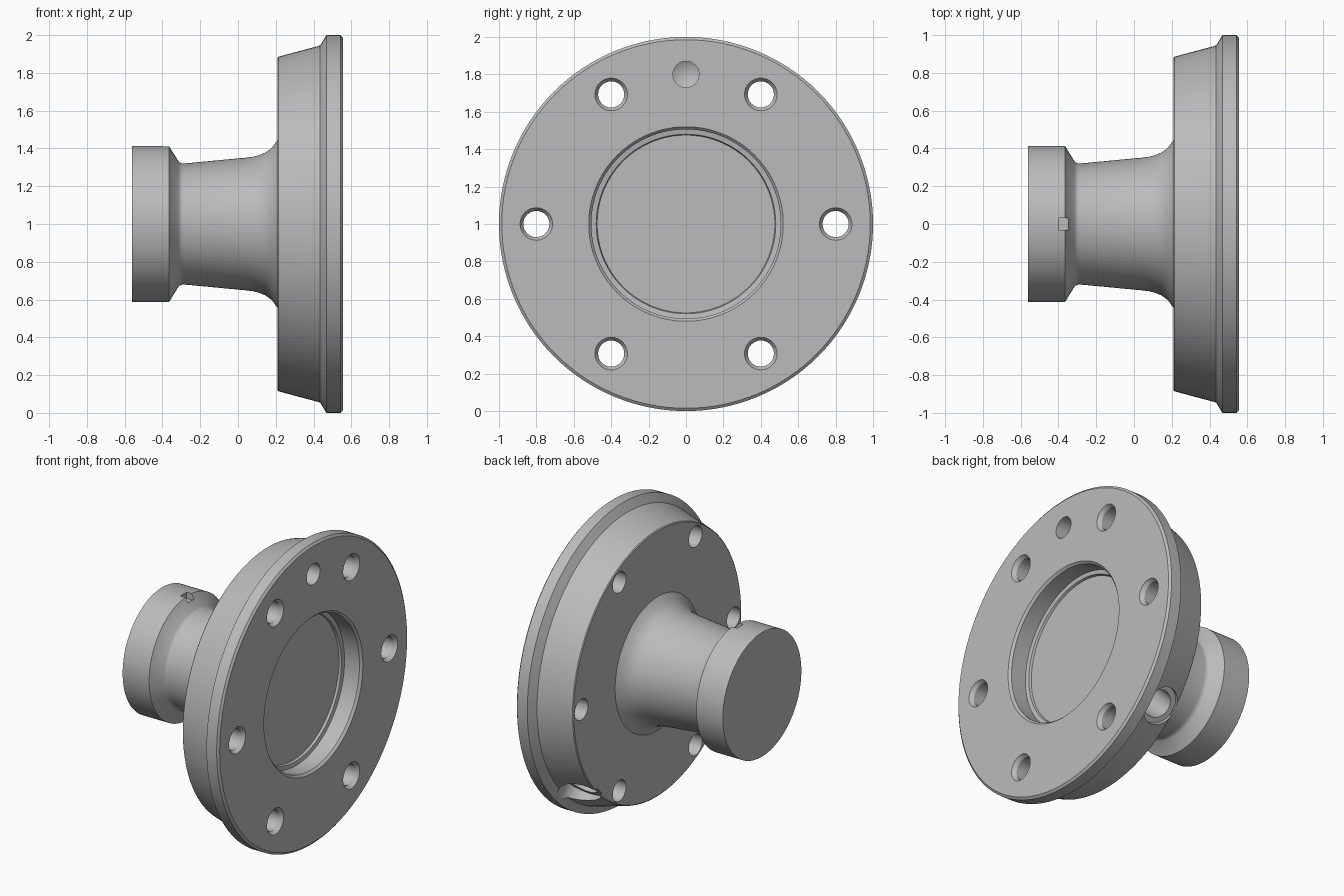
import bpy
import bmesh
from math import radians, sin, cos, pi
from mathutils import Matrix, Vector

if "Cube" in bpy.data.objects:
    bpy.data.objects.remove(bpy.data.objects["Cube"])

AXIS = Vector((0, 0, 1))

steel = bpy.data.materials.new("grey steel")
steel.use_nodes = True
steel.diffuse_color = (0.5, 0.5, 0.5, 1)
steel.node_tree.nodes["Principled BSDF"].inputs["Base Color"].default_value = (0.5, 0.5, 0.5, 1)


def finish(name, bm):
    bmesh.ops.recalc_face_normals(bm, faces=bm.faces)
    mesh = bpy.data.meshes.new(name)
    bm.to_mesh(mesh)
    bm.free()
    mesh.materials.append(steel)
    obj = bpy.data.objects.new(name, mesh)
    bpy.context.collection.objects.link(obj)
    return obj


def revolve(name, profile, steps, origin=AXIS, direction=(1, 0, 0)):
    """Turn an (along, radius) profile about a direction through origin."""
    bm = bmesh.new()
    verts = [bm.verts.new((a, 0, r)) for a, r in profile]
    edges = [bm.edges.new(pair) for pair in zip(verts, verts[1:])]
    bmesh.ops.spin(bm, geom=verts + edges, cent=(0, 0, 0), axis=(1, 0, 0),
                   angle=2 * pi, steps=steps, use_duplicate=False)
    bmesh.ops.remove_doubles(bm, verts=bm.verts, dist=1e-5)
    turn = Vector(direction).to_track_quat('X', 'Z').to_matrix().to_4x4()
    bm.transform(Matrix.Translation(origin) @ turn)
    return finish(name, bm)


def box(name, size, matrix):
    bm = bmesh.new()
    bmesh.ops.create_cube(bm, size=1)
    bm.transform(matrix @ Matrix.Diagonal((*size, 1)))
    return finish(name, bm)


def cut(body, cutter):
    cutter.hide_render = True
    mod = body.modifiers.new("cut", 'BOOLEAN')
    mod.operation = 'DIFFERENCE'
    mod.solver = 'EXACT'
    mod.object = cutter
    bpy.context.view_layer.objects.active = body
    bpy.ops.object.modifier_apply(modifier=mod.name)
    bpy.data.objects.remove(cutter)


# Turned body: hub collar, tapered neck, flange, lip and face recess
outline = [
    (-.56, 0), (-.56, .413), (-.365, .413), (-.315, .332), (-.305, .324), (-.29, .32),
    (.04, .351), (.08, .356), (.115, .365), (.15, .381), (.18, .404), (.21, .445),
    (.21, .88), (.215, .886), (.435, .945), (.468, 1), (.543, 1), (.555, .985),
    (.555, .52), (.54, .506), (.43, .506), (.425, .48), (.41, .475), (.41, 0),
]
body = revolve("flange_hub", outline, 128)

# Six countersunk bolt holes
for i in range(6):
    a = radians(60 * i)
    place = AXIS + Vector((0, .8 * cos(a), .8 * sin(a)))
    cut(body, revolve("bolt_hole", [(.1, 0), (.1, .07), (.53, .07), (.556, .088),
                                    (.6, .088), (.6, 0)], 32, place))

# Blind dowel hole with a drill-point bottom
cut(body, revolve("dowel_hole", [(.34, 0), (.38, .07), (.6, .07), (.6, 0)],
                  32, AXIS + Vector((0, 0, .8))))

# Radial port with a round-ended spot face open towards the hub
out = Vector((0, 1, -1)).normalized()
port = AXIS + Vector((.33, 0, 0))
cut(body, revolve("spot_face", [(.865, 0), (.865, .125), (1.1, .125), (1.1, 0)], 32, port, out))
slot_place = Matrix.Translation(port + out * .965 - Vector((.15, 0, 0))) @ Matrix.Rotation(radians(-135), 4, 'X')
cut(body, box("spot_slot", (.3, .25, .2), slot_place))
cut(body, revolve("port_hole", [(.55, 0), (.6, .09), (1.1, .09), (1.1, 0)], 32, port, out))

# Small key notch on top of the collar
cut(body, box("key_notch", (.055, .065, .1),
              Matrix.Translation((-.373, 0, 1.42))))

# Smooth turned surfaces with crisp machined edges
bpy.ops.object.select_all(action='DESELECT')
body.select_set(True)
bpy.context.view_layer.objects.active = body
bpy.ops.object.shade_smooth_by_angle(angle=radians(25))
